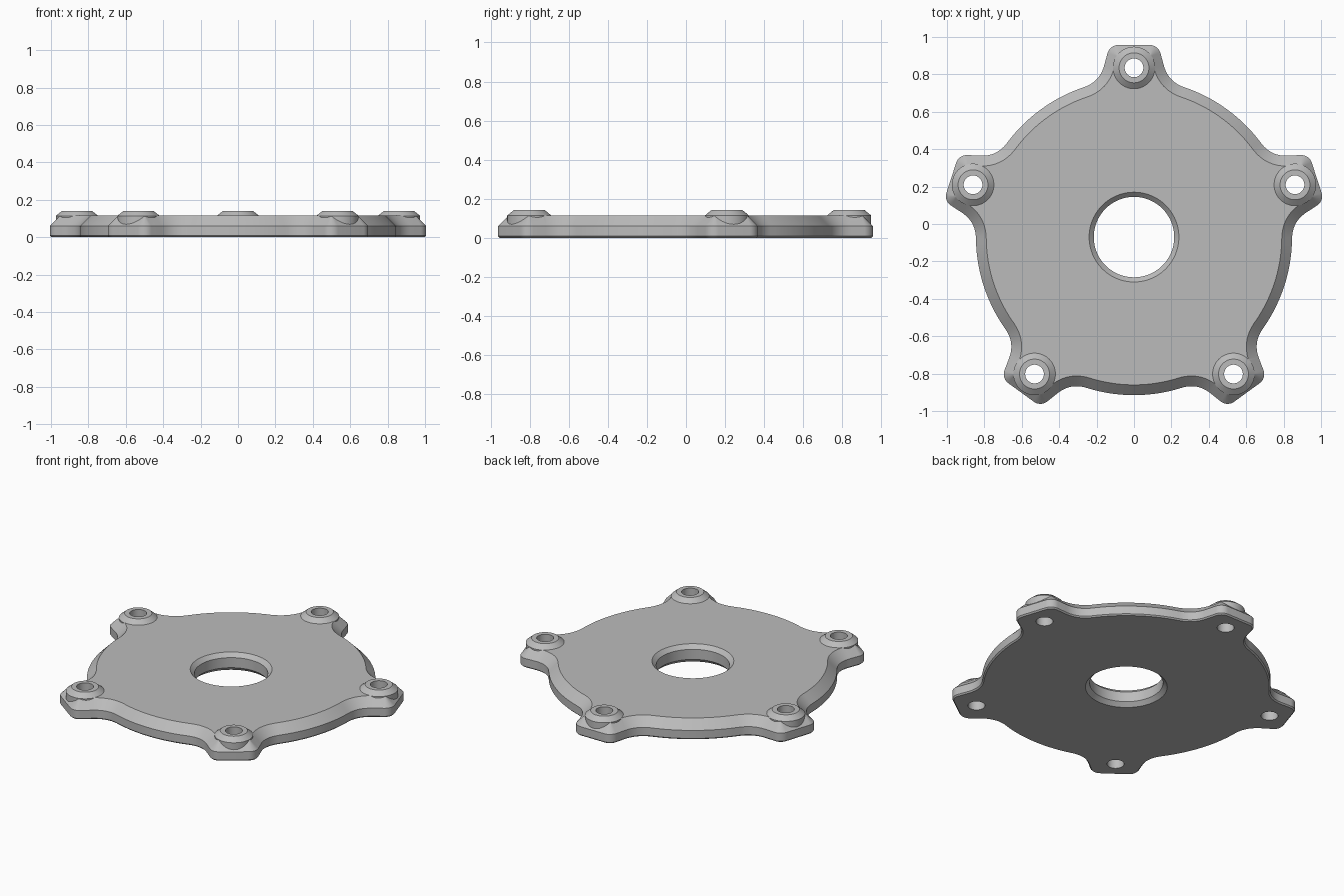
import bpy, bmesh
from math import sin, cos, pi, tau, atan2, radians
from mathutils import Vector

cube = bpy.data.objects.get("Cube")
if cube:
    bpy.data.objects.remove(cube, do_unlink=True)

HUB_Y = -0.07          # centre of the disc and of the lobe pattern
DISC_R, BOLT_R, LOBE_R = 0.845, 0.905, 1.027
LOBES = 5

metal = bpy.data.materials.new("grey_metal")
metal.use_nodes = True
grey = (0.5, 0.5, 0.5, 1)
metal.diffuse_color = grey
metal.node_tree.nodes["Principled BSDF"].inputs["Base Color"].default_value = grey


def new_object(name, bm):
    bmesh.ops.recalc_face_normals(bm, faces=bm.faces)
    mesh = bpy.data.meshes.new(name)
    bm.to_mesh(mesh)
    bm.free()
    mesh.materials.append(metal)
    obj = bpy.data.objects.new(name, mesh)
    bpy.context.collection.objects.link(obj)
    return obj


def stack(name, rings):
    """Solid skinned over rings of equal point count, capped at both ends."""
    bm = bmesh.new()
    loops = [[bm.verts.new(p) for p in ring] for ring in rings]
    n = len(loops[0])
    for a, b in zip(loops, loops[1:]):
        for i in range(n):
            j = (i + 1) % n
            bm.faces.new((a[i], a[j], b[j], b[i]))
    bm.faces.new(loops[0][::-1])
    bm.faces.new(loops[-1])
    return new_object(name, bm)


def turned(name, profile, centre, steps=64):
    """Solid of revolution from (radius, height) pairs."""
    return stack(name, [[(centre.x + r * cos(tau * i / steps),
                          centre.y + r * sin(tau * i / steps), z)
                         for i in range(steps)] for r, z in profile])


def combine(target, tool, operation):
    mod = target.modifiers.new("combine", "BOOLEAN")
    mod.operation, mod.solver, mod.object = operation, "EXACT", tool
    bpy.context.view_layer.objects.active = target
    bpy.ops.object.modifier_apply(modifier=mod.name)
    bpy.data.objects.remove(tool, do_unlink=True)


def half_lobe():
    """Right half of a lobe pointing up +y, from the tip down to the disc."""
    corner, root = Vector((0.13, LOBE_R)), Vector((0.183, 0.83))
    side = (root - corner).normalized()
    turn, radius = atan2(-side.y, side.x), 0.06
    cut = radius * sin(turn / 2) / cos(turn / 2)
    centre = Vector((corner.x - cut, LOBE_R - radius))
    pts = [centre + radius * Vector((sin(turn * i / 9), cos(turn * i / 9)))
           for i in range(10)]
    # sweeping concave fillet into the disc
    start = root - side * 0.09
    angle = 0.325
    end = DISC_R * Vector((sin(angle), cos(angle)))
    for i in range(13):
        t = i / 12
        pts.append(start * (1 - t) ** 2 + root * 2 * t * (1 - t) + end * t * t)
    # disc edge up to just before the halfway point between lobes
    span = pi / LOBES - angle
    pts += [DISC_R * Vector((sin(angle + span * i / 10), cos(angle + span * i / 10)))
            for i in range(1, 10)]
    return pts


# Outline, counter-clockwise
half = half_lobe()
lobe = half[::-1] + [Vector((-p.x, p.y)) for p in half]
outline = []
for k in range(LOBES):
    a = tau * k / LOBES
    outline += [Vector((p.x * cos(a) - p.y * sin(a), p.x * sin(a) + p.y * cos(a)))
                for p in lobe]


def inset_ring(inset, z):
    ring = []
    for i, p in enumerate(outline):
        d1 = (p - outline[i - 1]).normalized()
        d2 = (outline[(i + 1) % len(outline)] - p).normalized()
        d = (d1 + d2).normalized()
        q = p + Vector((-d.y, d.x)) * inset
        ring.append((q.x, q.y + HUB_Y, z))
    return ring


# Plate with a wide bevel above and a fine one below
plate = stack("mounting_plate", [inset_ring(0.008, 0), inset_ring(0, 0.008),
                                 inset_ring(0, 0.06), inset_ring(0.055, 0.115)])

# Bevelled bolt bosses, each drilled through
for k in range(LOBES):
    a = pi / 2 + tau * k / LOBES
    spot = Vector((BOLT_R * cos(a), BOLT_R * sin(a) + HUB_Y))
    combine(plate, turned("boss", [(0.113, 0.03), (0.113, 0.114), (0.08, 0.141)], spot), "UNION")
    combine(plate, turned("bolt_hole", [(0.05, -0.1), (0.05, 0.3)], spot, 40), "DIFFERENCE")

# Centre bore, bevelled at both rims
bore = [(0.265, -0.025), (0.215, 0.025), (0.215, 0.09), (0.265, 0.14)]
combine(plate, turned("centre_bore", bore, Vector((0, HUB_Y)), 96), "DIFFERENCE")

bpy.ops.object.select_all(action="DESELECT")
plate.select_set(True)
bpy.context.view_layer.objects.active = plate
bpy.ops.object.shade_smooth_by_angle(angle=radians(28))
